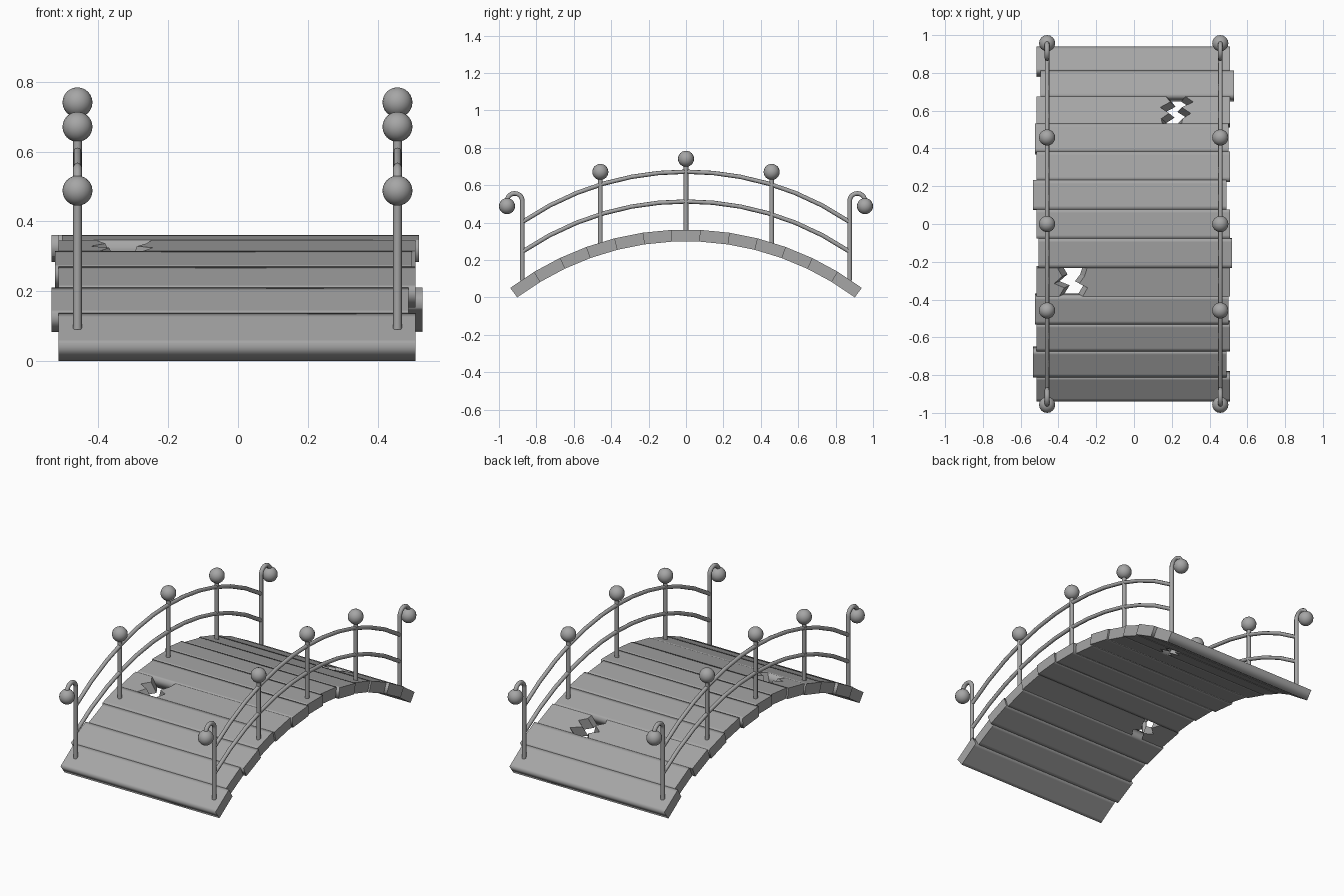
import bpy, bmesh, math

if "Cube" in bpy.data.objects:
    bpy.data.objects.remove(bpy.data.objects["Cube"])

N = 13                       # planks
R, T = 1.57, 0.063           # arch radius, plank thickness
HALF = math.asin(0.94 / R)   # half angle of the arch
CZ = -(R - T) * math.cos(HALF)
STEP = 2 * HALF / N

# Dark grey used for the whole bridge
grey = bpy.data.materials.new("dark_grey")
grey.diffuse_color = (.38, .38, .38, 1)
grey.use_nodes = True
grey.node_tree.nodes["Principled BSDF"].inputs["Base Color"].default_value = grey.diffuse_color


def finish(bm, name):
    bmesh.ops.recalc_face_normals(bm, faces=bm.faces)
    me = bpy.data.meshes.new(name)
    bm.to_mesh(me)
    bm.free()
    me.materials.append(grey)
    ob = bpy.data.objects.new(name, me)
    bpy.context.collection.objects.link(ob)
    return ob


def plank(name, a0, rows, smooth=False):
    """rows: (t, left top, right top, left bottom, right bottom), t runs across the plank."""
    bm = bmesh.new()
    p0 = (math.sin(a0), math.cos(a0))
    p1 = (math.sin(a0 + STEP), math.cos(a0 + STEP))
    rings = []
    for t, lt, rt, lb, rb in rows:
        s = p0[0] + (p1[0] - p0[0]) * t
        c = p0[1] + (p1[1] - p0[1]) * t
        rings.append([bm.verts.new((x, s * r, CZ + c * r))
                      for x, r in ((lt, R), (rt, R), (rb, R - T), (lb, R - T))])
    for a, b in zip(rings, rings[1:]):
        for k in range(4):
            f = bm.faces.new((a[k], a[(k + 1) % 4], b[(k + 1) % 4], b[k]))
            f.smooth = smooth and k in (0, 2)
    for ring in (rings[0], rings[-1]):
        bm.faces.new(ring).smooth = smooth
    # the sawn plank ends stay crisp
    for f in bm.faces:
        if smooth and not f.smooth:
            for e in f.edges:
                e.smooth = False
    return finish(bm, name)


# Jagged breaks: (t, gap left, gap right); t = 0 is the front edge
breaks = {
    4: [(0, -.368, -.294), (.3, -.341, -.268), (.45, -.394, -.312), (.7, -.352, -.285), (1, -.378, -.27)],
    10: [(0, .177, .23), (.18, .172, .235), (.38, .214, .278), (.6, .167, .23), (.8, .22, .292), (1, .198, .25)],
}
shift = [0, -.02, 0, -.01, 0, .01, 0, -.02, 0, -.01, 0, .02, 0]
W, SLOPE = 0.512, 0.028

# Deck planks, front to back
for i in range(N):
    a0 = -HALF + i * STEP
    x0, x1 = shift[i] - W - .003, shift[i] + W - .003
    if i in breaks:
        plank(f"broken_plank_left_{i}", a0,
              [(t, x0, g - SLOPE, x0, g) for t, g, h in breaks[i]])
        plank(f"broken_plank_right_{i}", a0,
              [(t, h + SLOPE * .8, x1, h, x1) for t, g, h in breaks[i]])
    else:
        plank(f"plank_{i}", a0, [(t, x0, x1, x0, x1) for t in (0, .12, .88, 1)], True)


def tube(name, pts, radius):
    cu = bpy.data.curves.new(name, 'CURVE')
    cu.dimensions = '3D'
    cu.bevel_depth, cu.bevel_resolution = radius, 2
    cu.use_fill_caps = True
    cu.materials.append(grey)
    sp = cu.splines.new('POLY')
    sp.points.add(len(pts) - 1)
    for p, co in zip(sp.points, pts):
        p.co = (*co, 1)
    sp.use_smooth = True
    ob = bpy.data.objects.new(name, cu)
    bpy.context.collection.objects.link(ob)


def ball(name, loc):
    bm = bmesh.new()
    bmesh.ops.create_uvsphere(bm, u_segments=16, v_segments=12, radius=.043)
    for f in bm.faces:
        f.smooth = True
    finish(bm, name).location = loc


# Railings on both sides
for side, x in (("left", -.46), ("right", .457)):
    # curved rails
    for label, top in (("lower_rail", .513), ("upper_rail", .672)):
        pts = []
        for k in range(13):
            y = -.875 + 1.75 * k / 12
            pts.append((x, y, top - 1.56 + math.sqrt(1.56 ** 2 - y * y)))
        tube(f"{label}_{side}", pts, .0115)
    # upright posts with ball tops
    for y, z0, z1 in ((-.458, .27, .671), (0, .34, .741), (.458, .27, .671)):
        tube(f"post_{side}", [(x, y, z0), (x, y, z1)], .0125)
        ball(f"post_ball_{side}", (x, y, z1))
    # hooked end posts with hanging balls
    for s in (-1, 1):
        pts = [(x, s * .875, .09)]
        for k in range(11):
            a = math.pi * k / 10
            pts.append((x, s * (.916 - .041 * math.cos(a)), .515 + .041 * math.sin(a)))
        pts.append((x, s * .957, .49))
        tube(f"end_post_{side}", pts, .0125)
        ball(f"end_ball_{side}", (x, s * .957, .488))
